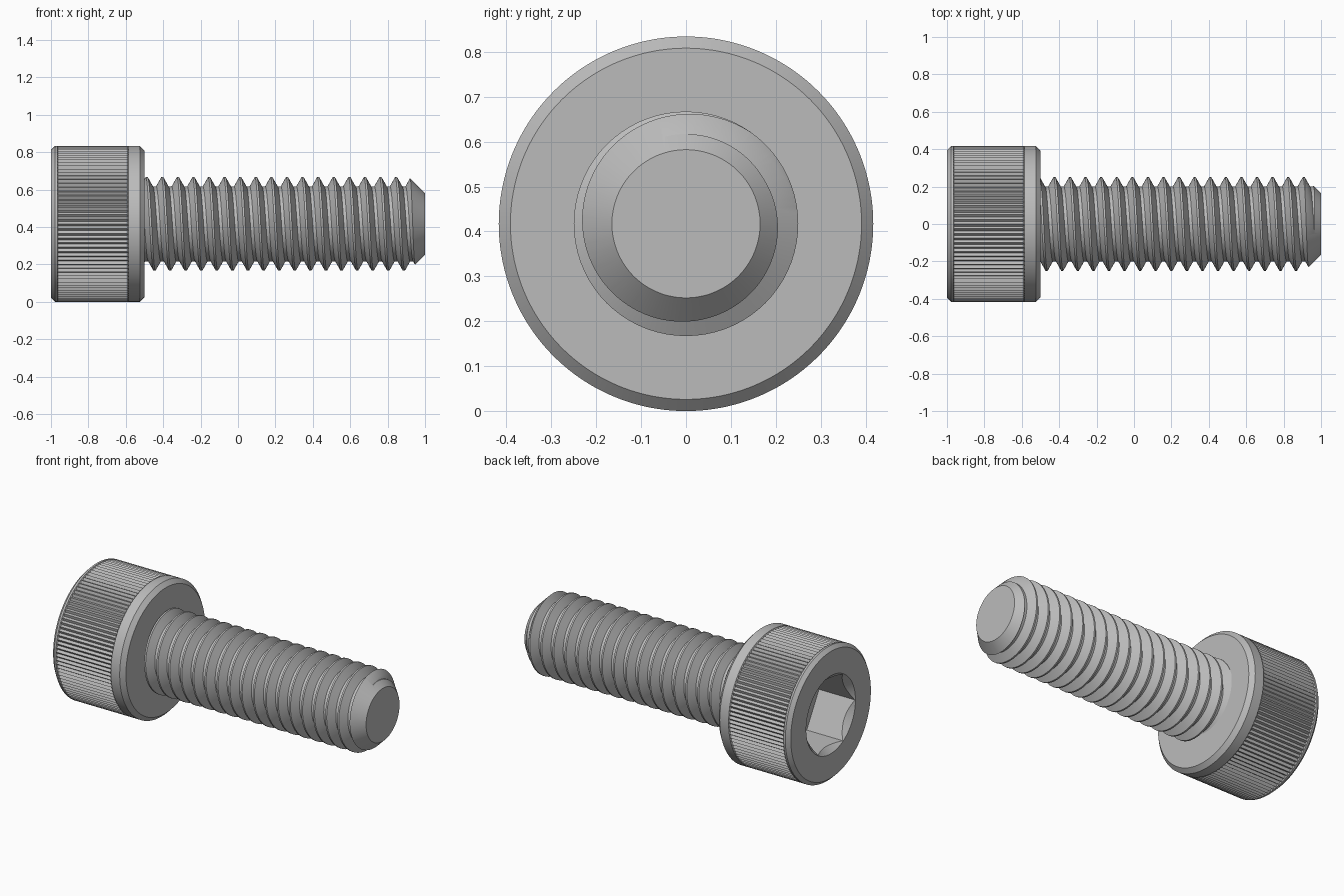
import bpy, bmesh
from math import cos, sin, pi, tau

AXIS_Z = 0.417      # height of the screw axis
HEAD_R = 0.417
PITCH = 1 / 12

if "Cube" in bpy.data.objects:
    bpy.data.objects.remove(bpy.data.objects["Cube"])

steel = bpy.data.materials.new("grey steel")
steel.use_nodes = True
GREY = (0.5, 0.5, 0.5, 1)
steel.diffuse_color = GREY
steel.node_tree.nodes["Principled BSDF"].inputs["Base Color"].default_value = GREY


def make_object(name, bm):
    bmesh.ops.recalc_face_normals(bm, faces=bm.faces)
    mesh = bpy.data.meshes.new(name)
    bm.to_mesh(mesh)
    bm.free()
    mesh.materials.append(steel)
    obj = bpy.data.objects.new(name, mesh)
    obj.location.z = AXIS_Z
    bpy.context.collection.objects.link(obj)
    return obj


def lathe(name, stations, sides, start=0.0):
    """Closed solid around the x axis; stations are (x, radius, groove depth)."""
    bm = bmesh.new()
    rings = []
    for x, radius, groove in stations:
        ring = []
        for i in range(sides):
            a = start + tau * i / sides
            r = radius - groove * (i % 2)
            ring.append(bm.verts.new((x, r * cos(a), r * sin(a))))
        rings.append(ring)
    for a, b in zip(rings, rings[1:]):
        for i in range(sides):
            j = (i + 1) % sides
            bm.faces.new((a[i], a[j], b[j], b[i]))
    bm.faces.new(rings[0])
    bm.faces.new(rings[-1])
    return make_object(name, bm)


def combine(obj, cutter, operation):
    mod = obj.modifiers.new("cut", "BOOLEAN")
    mod.operation = operation
    mod.solver = "EXACT"
    mod.object = cutter
    activate(obj)
    bpy.ops.object.modifier_apply(modifier=mod.name)
    bpy.data.objects.remove(cutter)


def activate(obj):
    bpy.ops.object.select_all(action="DESELECT")
    obj.select_set(True)
    bpy.context.view_layer.objects.active = obj


def helical_rod(name, x_start, turns, crest, root, segments=72):
    """Right-handed threaded rod, one helical strip per profile point."""
    profile = [(0.0, crest), (0.125, crest), (0.46, root), (0.665, root)]
    n = len(profile)
    bm = bmesh.new()
    grid = []
    for row in range(turns * n):
        u, r = profile[row % n]
        strip = []
        for j in range(segments):
            a = tau * j / segments
            x = x_start + PITCH * (row // n + u + j / segments)
            strip.append(bm.verts.new((x, r * cos(a), r * sin(a))))
        grid.append(strip)

    def vert(row, j):
        return grid[row][j] if j < segments else grid[row + n][0]

    for row in range(turns * n - n - 1):
        for j in range(segments):
            bm.faces.new((vert(row, j), vert(row, j + 1),
                          vert(row + 1, j + 1), vert(row + 1, j)))
    bmesh.ops.delete(bm, geom=[v for v in bm.verts if not v.link_faces], context="VERTS")
    # close both ends with fans
    middle = x_start + PITCH * turns / 2
    rim = [e for e in bm.edges if e.is_boundary]
    for side in (-1, 1):
        hub = bm.verts.new((middle + side * PITCH * turns / 2, 0, 0))
        for e in rim:
            if (e.verts[0].co.x - middle) * side > 0:
                bm.faces.new((e.verts[0], e.verts[1], hub))
    return make_object(name, bm)


# Head: chamfered cylinder with a band of fine lengthwise knurling
KNURL = 0.013
head = lathe("knurled_head", [
    (-1.0, 0.395, 0), (-0.978, HEAD_R, 0), (-0.966, HEAD_R, 0),
    (-0.962, HEAD_R, KNURL), (-0.59, HEAD_R, KNURL), (-0.586, HEAD_R, 0),
    (-0.525, HEAD_R, 0), (-0.5, 0.391, 0)], 208)

# Hexagonal key socket with a conical lead-in
HEX_R = 0.2406
combine(head, lathe("socket_cutter", [(-1.1, HEX_R, 0), (-0.75, HEX_R, 0)], 6), "DIFFERENCE")
combine(head, lathe("lead_in_cutter", [(-1.02, 0.263, 0), (-0.94, 0.183, 0)], 96, pi / 96),
        "DIFFERENCE")

# Shank: thread trimmed to length with a 45 degree pointed end
shank = helical_rod("threaded_shank", 0.012 - PITCH * 9.3125, 24, 0.25, 0.2)
combine(shank, lathe("shank_envelope", [
    (-0.505, 0.28, 0), (0.885, 0.28, 0), (1.0, 0.165, 0)], 96, pi / 96), "INTERSECT")

for part in (head, shank):
    activate(part)
    bpy.ops.object.shade_smooth_by_angle(angle=pi / 9)
